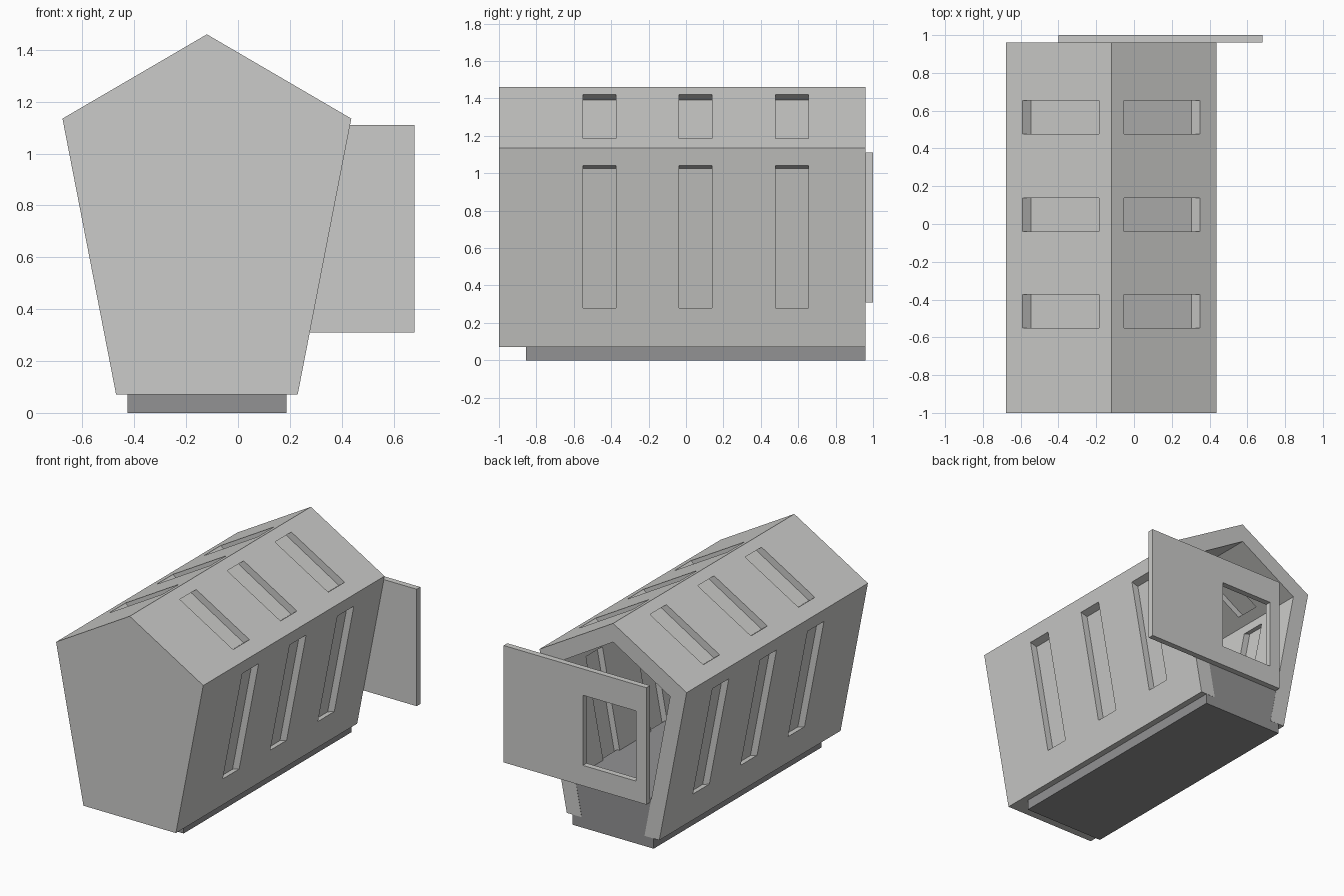
import bpy, bmesh

if "Cube" in bpy.data.objects:
    bpy.data.objects.remove(bpy.data.objects["Cube"])

CX = -0.12                      # centre line of the shelter
FRONT, BACK = -1.0, 0.96


def material(name, rgb):
    m = bpy.data.materials.new(name)
    m.diffuse_color = (*rgb, 1)
    m.use_nodes = True
    m.node_tree.nodes["Principled BSDF"].inputs["Base Color"].default_value = m.diffuse_color
    return m


light = material("light_grey", (0.60, 0.60, 0.585))
dark = material("dark_grey", (0.29, 0.29, 0.295))


def prisms(name, parts, mat):
    """Make one object from (xz profile, y start, y end) extrusions."""
    bm = bmesh.new()
    for pts, y0, y1 in parts:
        face = bm.faces.new([bm.verts.new((x, y0, z)) for x, z in pts])
        ext = bmesh.ops.extrude_face_region(bm, geom=[face])["geom"]
        moved = [v for v in ext if isinstance(v, bmesh.types.BMVert)]
        bmesh.ops.translate(bm, verts=moved, vec=(0, y1 - y0, 0))
    bmesh.ops.recalc_face_normals(bm, faces=bm.faces)
    me = bpy.data.meshes.new(name)
    bm.to_mesh(me)
    bm.free()
    me.materials.append(mat)
    ob = bpy.data.objects.new(name, me)
    bpy.context.collection.objects.link(ob)
    return ob


def rect(x0, x1, z0, z1):
    return [(x0, z0), (x1, z0), (x1, z1), (x0, z1)]


def cut(ob, cutter):
    cutter.hide_render = True
    mod = ob.modifiers.new("cut", 'BOOLEAN')
    mod.operation, mod.solver, mod.object = 'DIFFERENCE', 'EXACT', cutter
    bpy.context.view_layer.objects.active = ob
    bpy.ops.object.modifier_apply(modifier=mod.name)
    bpy.data.objects.remove(cutter)


def mirrored(half):
    """Close a half profile (offset, z), listed bottom to eave, under its apex."""
    apex, side = half[-1], half[:-1]
    return ([(CX + d, z) for d, z in side] + [(CX, apex[1])]
            + [(CX - d, z) for d, z in reversed(side)])


# Shell: five-sided tapered body, hollow and open at the back and underneath
shell = prisms("shelter_shell",
               [(mirrored([(0.35, 0.07), (0.557, 1.135), (0, 1.46)]), FRONT, BACK)], light)
hollow = mirrored([(0.205, -0.1), (0.432, 1.075), (0, 1.332)])
cut(shell, prisms("hollow_cutter", [(hollow, -0.88, 1.1)], light))

# Window slots: recessed from outside and inside, leaving a thin pane between
wall_slot = ((0.3905, 0.28), (0.5376, 1.04), (-0.05, -0.015))
roof_slot = ((0.465, 1.183), (0.065, 1.421), (-0.04, -0.03))


def slots(start, end):
    parts = []
    for a, b, inward in (wall_slot, roof_slot):
        for side in (1, -1):
            quad = [(CX + side * (p[0] + inward[0] * k), p[1] + inward[1] * k)
                    for p, k in ((a, start), (b, start), (b, end), (a, end))]
            for y in (-0.463, 0.05, 0.566):
                parts.append((quad, y - 0.0885, y + 0.0885))
    return parts


cut(shell, prisms("outer_slot_cutter", slots(-0.4, 1.0), light))
cut(shell, prisms("inner_slot_cutter", slots(1.45, 2.7), light))

# Floor block filling the open base
prisms("floor_block", [(rect(-0.427, 0.187, 0, 0.33), -0.855, BACK - 0.001)], dark)

# Sliding door with a square window hole
door = prisms("sliding_door", [(rect(-0.40, 0.68, 0.31, 1.11), BACK, 1.0)], light)
cut(door, prisms("door_window_cutter", [(rect(-0.32, 0.08, 0.45, 0.93), 0.9, 1.1)], light))
